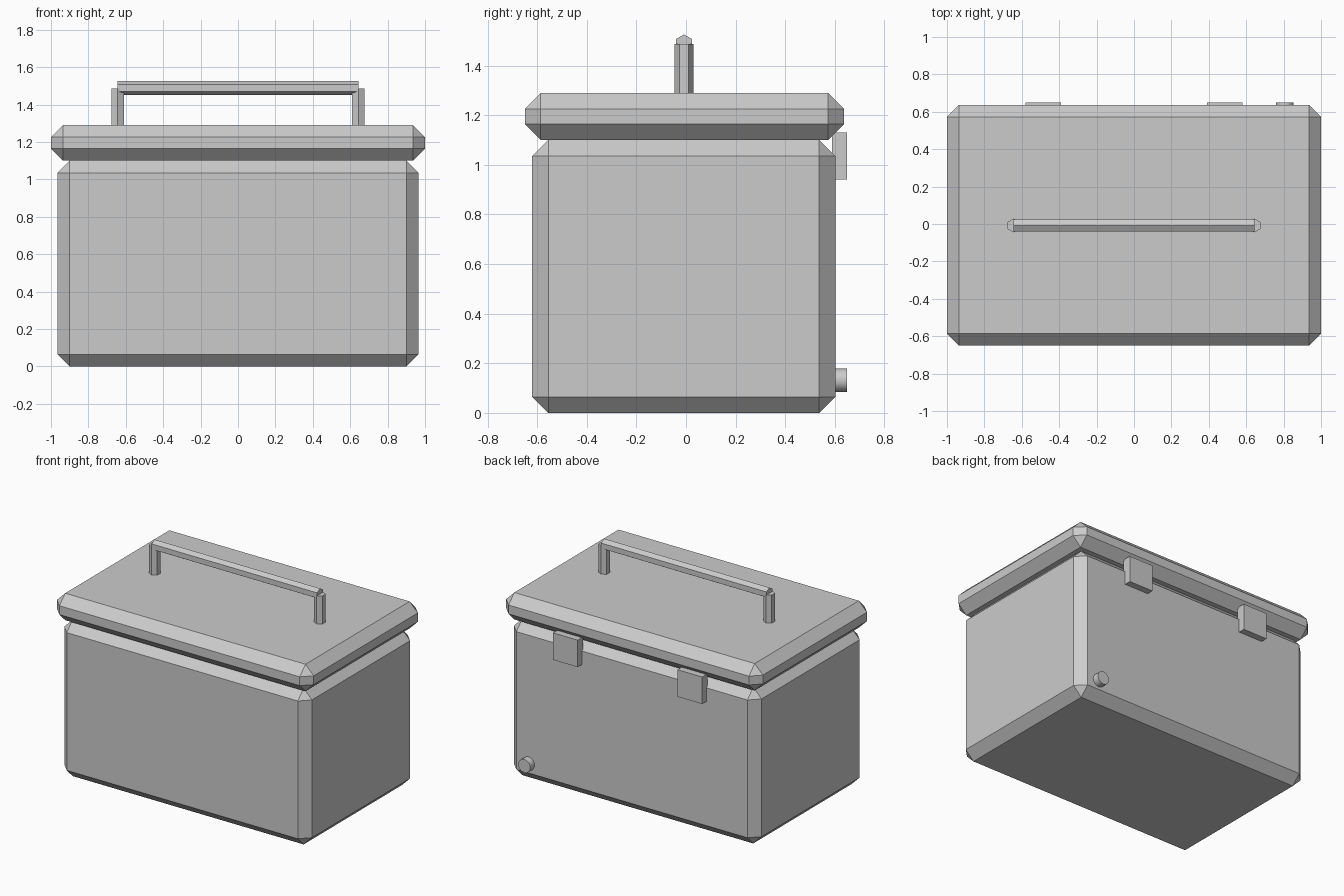
import bpy, math
from mathutils import Vector

if "Cube" in bpy.data.objects:
    bpy.data.objects.remove(bpy.data.objects["Cube"])

grey = bpy.data.materials.new("light_grey")
grey.diffuse_color = (0.6, 0.6, 0.6, 1)
grey.use_nodes = True
grey.node_tree.nodes["Principled BSDF"].inputs["Base Color"].default_value = grey.diffuse_color


def box(name, lo, hi, bevel=0.0):
    """Box between two corners with optional flat chamfered edges."""
    lo, hi = Vector(lo), Vector(hi)
    bpy.ops.mesh.primitive_cube_add(size=1, location=(lo + hi) / 2)
    ob = bpy.context.object
    ob.name = name
    ob.scale = hi - lo
    bpy.ops.object.transform_apply(location=False, rotation=False, scale=True)
    if bevel:
        mod = ob.modifiers.new("chamfer", 'BEVEL')
        mod.width = bevel
        mod.segments = 1
    ob.data.materials.append(grey)
    return ob


def rod(name, start, end, radius, sides):
    """Prism or cylinder between two points."""
    start, end = Vector(start), Vector(end)
    axis = end - start
    bpy.ops.mesh.primitive_cylinder_add(vertices=sides, radius=radius, depth=axis.length,
                                        location=(start + end) / 2)
    ob = bpy.context.object
    ob.name = name
    if abs(axis.x) > 0.01:
        # lay along x with a corner pointing up
        ob.rotation_euler = (math.pi / 2, 0, math.pi / 2)
    elif abs(axis.y) > 0.01:
        ob.rotation_euler = (math.pi / 2, 0, 0)
    ob.data.materials.append(grey)
    return ob


# Chest and lid
box("chest_body", (-0.965, -0.62, 0), (0.965, 0.602, 1.10), 0.065)
box("lid", (-1, -0.65, 1.10), (1, 0.637, 1.29), 0.064)

# Hexagonal handle: two posts and a crossbar
HY = -0.008
for side, label in ((-1, "left"), (1, "right")):
    rod("handle_post_" + label, (side * 0.643, HY, 1.28), (side * 0.643, HY, 1.487), 0.0375, 6)
    # Hinge plates on the back
    box("hinge_" + label, (side * 0.485 - 0.096, 0.588, 0.94), (side * 0.485 + 0.096, 0.65, 1.13))
rod("handle_bar", (-0.645, HY, 1.488), (0.645, HY, 1.488), 0.0375, 6)

# Drain plug low on the back
rod("drain_plug", (0.805, 0.56, 0.132), (0.805, 0.65, 0.132), 0.047, 16)
bpy.ops.object.shade_smooth_by_angle(angle=math.radians(35))
